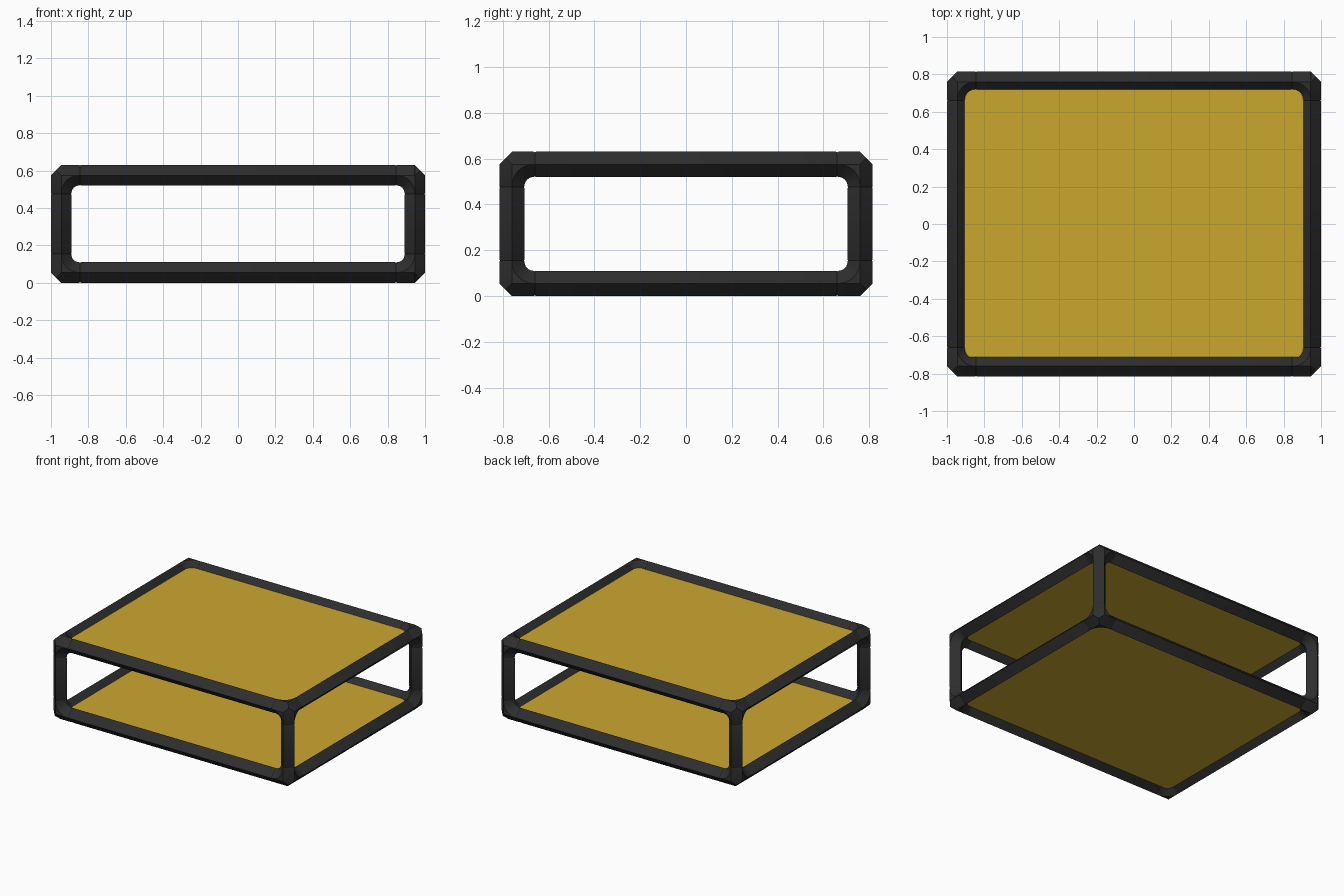
import bpy, bmesh, math
from mathutils import Vector

if "Cube" in bpy.data.objects:
    bpy.data.objects.remove(bpy.data.objects["Cube"])

HALF = Vector((1.0, 0.815, 0.315))   # half size of the whole frame
R = 0.055                            # half width of the diamond tube
ARM = 0.1                            # tube centre to connector end
BEND = 0.095                         # inner bend radius of the ridges
CENTRE = HALF - Vector((R, R, R))    # tube centre lines
LIFT = Vector((0, 0, HALF.z))


def material(name, rgb, rough):
    m = bpy.data.materials.new(name)
    m.use_nodes = True
    m.diffuse_color = (*rgb, 1)
    bsdf = m.node_tree.nodes["Principled BSDF"]
    bsdf.inputs["Base Color"].default_value = (*rgb, 1)
    bsdf.inputs["Roughness"].default_value = rough
    return m


DARK = material("charcoal", (0.027, 0.027, 0.027), 0.6)
YELLOW = material("mustard_yellow", (0.6, 0.39, 0.028), 0.6)


def finish(name, bm, mat):
    bmesh.ops.recalc_face_normals(bm, faces=bm.faces)
    mesh = bpy.data.meshes.new(name)
    bm.to_mesh(mesh)
    bm.free()
    mesh.materials.append(mat)
    mesh.shade_smooth()
    mesh.set_sharp_from_angle(angle=math.radians(25))
    obj = bpy.data.objects.new(name, mesh)
    bpy.context.collection.objects.link(obj)
    return obj


def vec(axis, along, b=0.0, c=0.0):
    """Point with its first value on the given axis, the rest on the next two."""
    p = Vector((0, 0, 0))
    p[axis], p[(axis + 1) % 3], p[(axis + 2) % 3] = along, b, c
    return p


def tube(bm, axis, stations, offset=Vector((0, 0, 0))):
    """Diamond tube through (position, half width) stations."""
    rings = []
    for pos, r in stations:
        corners = ((r, 0), (0, r), (-r, 0), (0, -r))
        rings.append([bm.verts.new(vec(axis, pos, b, c) + offset) for b, c in corners])
    for a, b in zip(rings, rings[1:]):
        for i in range(4):
            j = (i + 1) % 4
            bm.faces.new((a[i], a[j], b[j], b[i]))
    bm.faces.new(rings[0])
    bm.faces.new(rings[-1])


def elbow(bm, axis, steps=6):
    """Filled bend between the two arms lying across the given axis."""
    rows = []
    for i in range(steps + 1):
        t = math.pi / 2 * i / steps
        def at(radius, height):
            return bm.verts.new(vec(axis, height, radius * math.cos(t) - BEND,
                                    radius * math.sin(t) - BEND))
        rows.append((at(BEND, R), at(BEND - R, 0), at(BEND, -R)))
    top, bottom = bm.verts.new(vec(axis, R)), bm.verts.new(vec(axis, -R))
    for a, b in zip(rows, rows[1:]):
        bm.faces.new((a[0], a[1], b[1], b[0]))
        bm.faces.new((a[1], a[2], b[2], b[1]))
        bm.faces.new((a[0], b[0], top))
        bm.faces.new((a[2], bottom, b[2]))
    for row in (rows[0], rows[-1]):
        bm.faces.new((top, row[0], row[1], row[2], bottom))


def connector(name, signs):
    bm = bmesh.new()
    # Faceted outer corner
    points = [vec(a, s * R) for a in range(3) for s in (1, -1)]
    points.append(Vector((R, R, R)) / 2)
    verts = [bm.verts.new(p) for p in points]
    bmesh.ops.convex_hull(bm, input=verts)
    # Three arms with chamfered ends, and the bends joining them
    for axis in range(3):
        tube(bm, axis, ((0, R), (0.005 - ARM, R), (-ARM, R * 0.95)))
        elbow(bm, axis)
    for v in bm.verts:
        v.co = Vector([s * (p + c) for s, p, c in zip(signs, v.co, CENTRE)]) + LIFT
    finish(name, bm, DARK)


def bar(name, axis, b, c):
    bm = bmesh.new()
    end = CENTRE[axis] - ARM
    offset = vec(axis, 0, b * CENTRE[(axis + 1) % 3], c * CENTRE[(axis + 2) % 3])
    tube(bm, axis, ((-end, R * 0.95), (0.005 - end, R), (end - 0.005, R), (end, R * 0.95)),
         offset + LIFT)
    finish(name, bm, DARK)


SIDES = ({1: "left", -1: "right"}, {1: "back", -1: "front"}, {1: "top", -1: "bottom"})

# Corner connectors
for sx in (1, -1):
    for sy in (1, -1):
        for sz in (1, -1):
            label = "_".join((SIDES[2][sz], SIDES[1][sy], SIDES[0][sx]))
            connector(label + "_connector", (sx, sy, sz))

# Frame bars
for axis, kind in enumerate(("rail", "side_rail", "post")):
    for b in (1, -1):
        for c in (1, -1):
            label = SIDES[(axis + 1) % 3][b] + "_" + SIDES[(axis + 2) % 3][c]
            bar(label + "_" + kind, axis, b, c)

# Shelf panels
for s in (1, -1):
    bm = bmesh.new()
    bmesh.ops.create_cube(bm, size=1)
    for v in bm.verts:
        v.co.x *= 1.84
        v.co.y = 0.735 if v.co.y > 0 else -0.712
        v.co.z = v.co.z * 0.03 + s * CENTRE.z + HALF.z
    finish(SIDES[2][s] + "_panel", bm, YELLOW)
